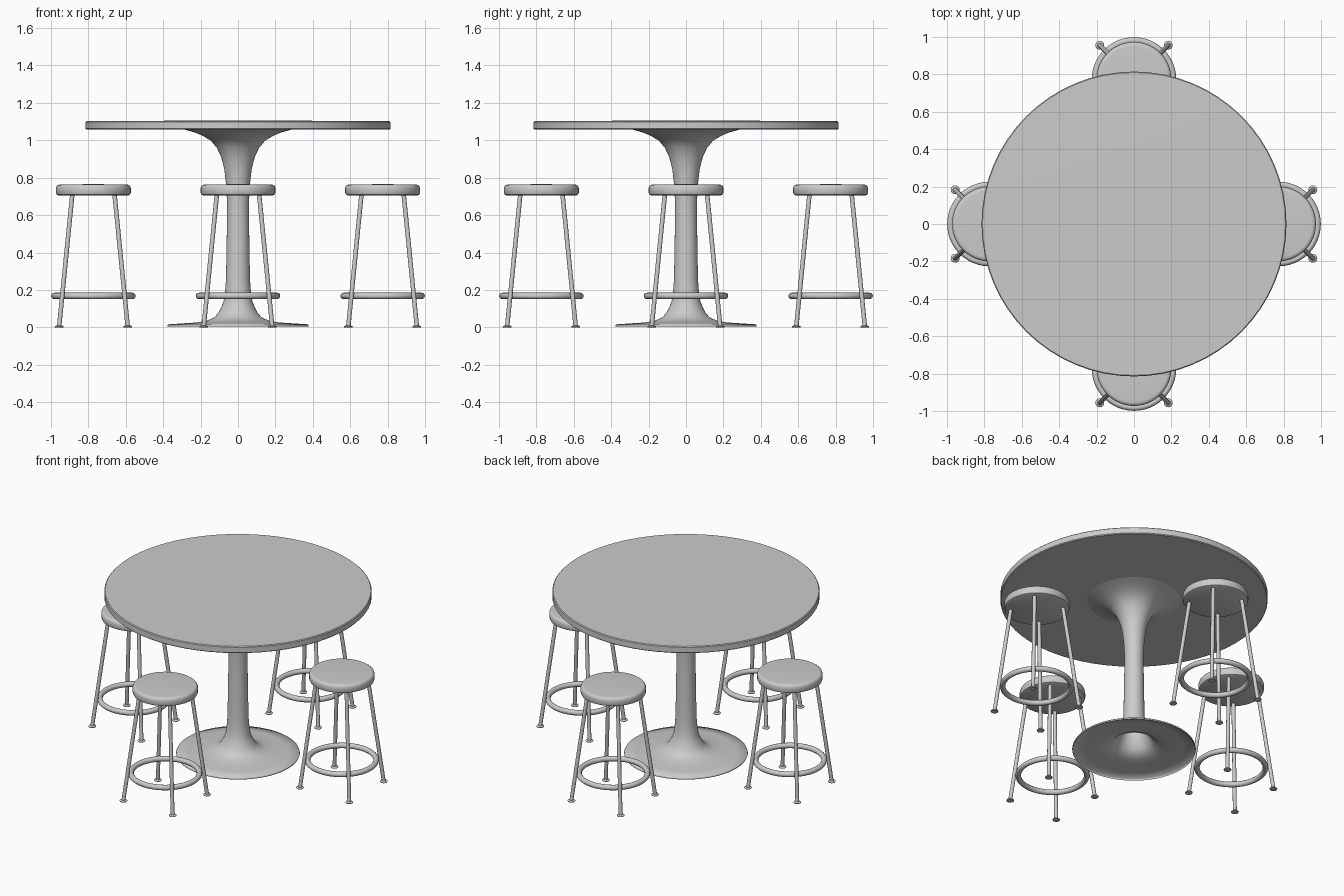
import bpy, math
from mathutils import Vector

if "Cube" in bpy.data.objects:
    bpy.data.objects.remove(bpy.data.objects["Cube"])


def lathe(name, profile, center=(0, 0), segs=64, angle=35):
    """Revolve an (r, z) profile about a vertical axis."""
    verts, rings, faces = [], [], []
    for r, z in profile:
        n = 1 if r == 0 else segs
        rings.append([len(verts) + i for i in range(n)])
        for i in range(n):
            a = 2 * math.pi * i / segs
            verts.append((r * math.cos(a), r * math.sin(a), z))
    for lo, hi in zip(rings, rings[1:]):
        for i in range(segs):
            j = (i + 1) % segs
            if len(lo) == 1:
                faces.append((lo[0], hi[j], hi[i]))
            elif len(hi) == 1:
                faces.append((lo[i], lo[j], hi[0]))
            else:
                faces.append((lo[i], lo[j], hi[j], hi[i]))
    me = bpy.data.meshes.new(name)
    me.from_pydata(verts, [], faces)
    ob = bpy.data.objects.new(name, me)
    ob.location = (center[0], center[1], 0)
    bpy.context.collection.objects.link(ob)
    smooth(ob, angle)
    return ob


def smooth(ob, angle=35):
    bpy.ops.object.select_all(action='DESELECT')
    ob.select_set(True)
    bpy.context.view_layer.objects.active = ob
    bpy.ops.object.shade_smooth_by_angle(angle=math.radians(angle))


def rod(name, a, b, radius):
    a, b = Vector(a), Vector(b)
    bpy.ops.mesh.primitive_cylinder_add(vertices=16, radius=radius, depth=(b - a).length,
                                        location=(a + b) / 2)
    ob = bpy.context.object
    ob.name = name
    ob.rotation_euler = (b - a).to_track_quat('Z', 'Y').to_euler()
    smooth(ob)


# Round table top
lathe("table_top", [(0, 1.057), (0.81, 1.057), (0.815, 1.062), (0.815, 1.098),
                    (0.81, 1.103), (0, 1.106)])

# Flared pedestal, hollow underneath
lathe("pedestal", [(0.375, 0.004), (0.377, 0.010), (0.374, 0.016), (0.30, 0.021),
                   (0.22, 0.026), (0.165, 0.036), (0.128, 0.052), (0.107, 0.075),
                   (0.088, 0.11), (0.074, 0.15), (0.066, 0.22), (0.063, 0.32),
                   (0.060, 0.50), (0.058, 0.65), (0.063, 0.76), (0.074, 0.85),
                   (0.090, 0.91), (0.113, 0.96), (0.145, 0.998), (0.19, 1.025),
                   (0.235, 1.043), (0.285, 1.057)], angle=60)

# Four stools around the table
for k, c in enumerate([(0, -0.773), (0.773, 0), (0, 0.773), (-0.773, 0)]):
    n = str(k + 1)
    # Rounded seat
    lathe("stool_seat_" + n, [(0, 0.706), (0.188, 0.706), (0.196, 0.71), (0.2, 0.72),
                              (0.2, 0.745), (0.196, 0.756), (0.188, 0.762),
                              (0.178, 0.763), (0, 0.766)], c, 48)
    # Footrest ring
    bpy.ops.mesh.primitive_torus_add(location=(c[0], c[1], 0.168), major_radius=0.209,
                                     minor_radius=0.017, major_segments=48, minor_segments=12)
    bpy.context.object.name = "stool_ring_" + n
    smooth(bpy.context.object, 60)
    # Splayed legs with foot pads
    for sx in (-1, 1):
        for sy in (-1, 1):
            foot = (c[0] + sx * 0.183, c[1] + sy * 0.183)
            rod("stool_leg_" + n, (*foot, 0.006),
                (c[0] + sx * 0.113, c[1] + sy * 0.113, 0.71), 0.012)
            lathe("stool_foot_" + n, [(0, 0), (0.022, 0), (0.024, 0.004), (0.02, 0.008),
                                      (0, 0.012)], foot, 16)
